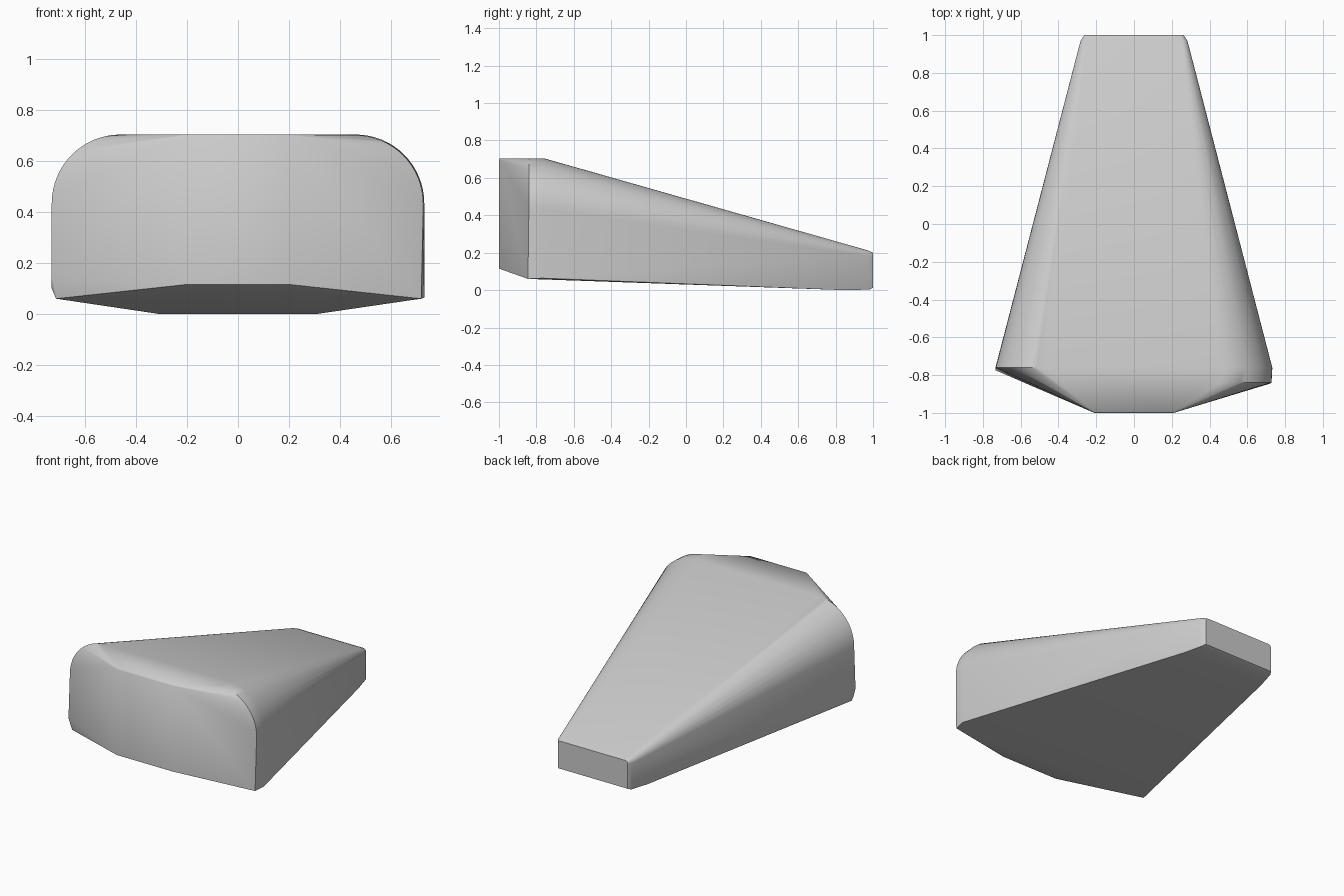
import bpy
import bmesh
import math

old = bpy.data.objects.get("Cube")
if old:
    bpy.data.objects.remove(old, do_unlink=True)

grey = bpy.data.materials.new("light grey")
grey.use_nodes = True
colour = (0.6, 0.6, 0.6, 1)
grey.diffuse_color = colour
grey.node_tree.nodes["Principled BSDF"].inputs["Base Color"].default_value = colour


def arc(side, y, half_width, top, radius, steps):
    """Rounded upper corner of a cross-section at depth y."""
    pts = []
    for i in range(steps + 1):
        a = math.pi / 2 * i / steps
        pts.append((side * (half_width - radius + radius * math.cos(a)), y,
                    top - radius + radius * math.sin(a)))
    return pts


points = []
for side in (-1, 1):
    # Broad shoulder, tapering to the narrow tail
    points += arc(side, -0.76, 0.732, 0.705, 0.27, 16)
    points += arc(side, 0.97, 0.283, 0.213, 0.03, 16)
    points += arc(side, 1.0, 0.262, 0.2, 0.02, 6)
    # Flat nose with a fine bevel along its top edge
    points += [(side * 0.21, -1, 0.697), (side * 0.21, -0.994, 0.705),
               (side * 0.21, -1, 0.115)]
    # Underside and tail edge
    points += [(side * 0.31, 0.85, 0), (side * 0.275, 0.98, 0.003),
               (side * 0.283, 0.97, 0.012), (side * 0.262, 1, 0.012)]

# Left shoulder is squared off, right shoulder has a chamfered lower corner
points += arc(1, -0.84, 0.728, 0.703, 0.27, 16)
points += [(0.72, -0.845, 0.06), (0.732, -0.77, 0.064)]
points += [(-0.732, -0.775, 0.14), (-0.732, -0.755, 0.1), (-0.715, -0.76, 0.06)]

# The body is the convex skin stretched over these sections
bm = bmesh.new()
for p in points:
    bm.verts.new(p)
hull = bmesh.ops.convex_hull(bm, input=bm.verts[:])
loose = {v for v in hull["geom_interior"] + hull["geom_unused"]
         if isinstance(v, bmesh.types.BMVert)}
bmesh.ops.delete(bm, geom=list(loose), context='VERTS')
bmesh.ops.dissolve_limit(bm, angle_limit=math.radians(0.5),
                         verts=bm.verts[:], edges=bm.edges[:])
bmesh.ops.recalc_face_normals(bm, faces=bm.faces[:])

mesh = bpy.data.meshes.new("wedge_body")
bm.to_mesh(mesh)
bm.free()
mesh.materials.append(grey)
body = bpy.data.objects.new("wedge_body", mesh)
bpy.context.collection.objects.link(body)

bpy.ops.object.select_all(action='DESELECT')
body.select_set(True)
bpy.context.view_layer.objects.active = body
bpy.ops.object.shade_smooth_by_angle(angle=math.radians(30))
